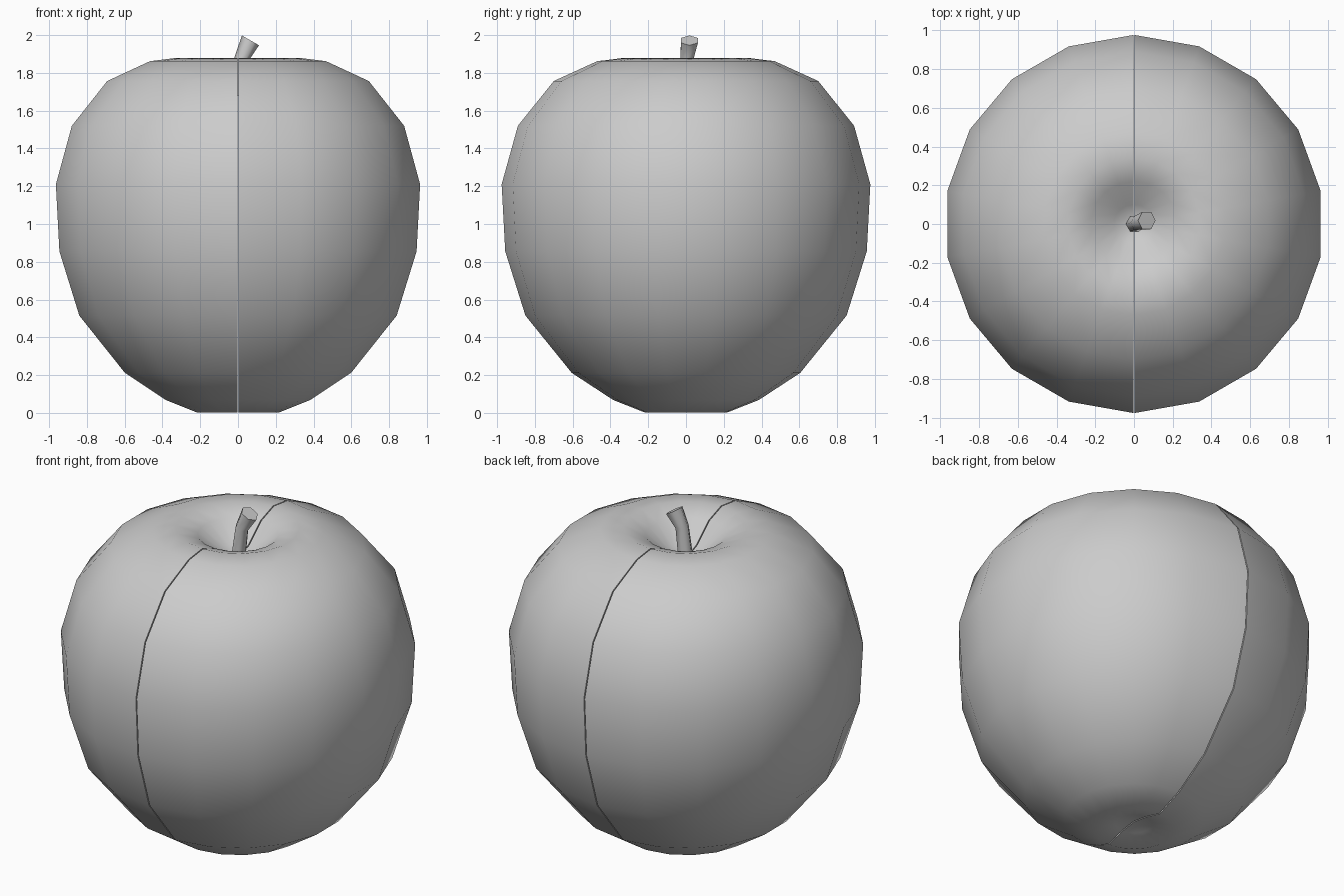
import bpy, bmesh, math
from mathutils import Matrix, Vector

cube = bpy.data.objects.get("Cube")
if cube:
    bpy.data.objects.remove(cube, do_unlink=True)

grey = bpy.data.materials.new("plain_grey")
grey.use_nodes = True
colour = (0.6, 0.6, 0.6, 1)
grey.diffuse_color = colour
grey.node_tree.nodes["Principled BSDF"].inputs["Base Color"].default_value = colour


def finish(bm, name, angle):
    bmesh.ops.recalc_face_normals(bm, faces=bm.faces)
    mesh = bpy.data.meshes.new(name)
    bm.to_mesh(mesh)
    bm.free()
    mesh.materials.append(grey)
    obj = bpy.data.objects.new(name, mesh)
    bpy.context.collection.objects.link(obj)
    bpy.ops.object.select_all(action='DESELECT')
    obj.select_set(True)
    bpy.context.view_layer.objects.active = obj
    bpy.ops.object.shade_smooth_by_angle(angle=math.radians(angle))
    return obj


# Fruit outline as (radius, height), from the bottom hollow to the stem hollow
profile = [(0, 0.05), (0.1, 0.035), (0.22, 0.003), (0.385, 0.068),
           (0.605, 0.212), (0.85, 0.515), (0.957, 0.855), (0.976, 1.21),
           (0.89, 1.52), (0.7, 1.757), (0.47, 1.862), (0.34, 1.878),
           (0.22, 1.835), (0.1, 1.73), (0, 1.69)]
gap = 0.003


def fruit_half(name, side):
    bm = bmesh.new()
    verts = [bm.verts.new((0, -r, z)) for r, z in profile]
    edges = [bm.edges.new(pair) for pair in zip(verts, verts[1:])]
    bmesh.ops.spin(bm, geom=verts + edges, cent=(0, 0, 0), axis=(0, 0, 1),
                   angle=math.pi, steps=9)
    bmesh.ops.remove_doubles(bm, verts=bm.verts, dist=0.0005)
    # Flat cut face closing the half
    rim = [e for e in bm.edges if e.is_boundary]
    bmesh.ops.edgeloop_fill(bm, edges=rim)
    for v in bm.verts:
        v.co.x = side * (v.co.x + gap)
    return finish(bm, name, 60)


fruit_half("left_fruit_half", 1)
fruit_half("right_fruit_half", -1)

# Bent six-sided stem: ring centre, radius and lean towards +x
rings = [((0.0, 0, 1.68), 0.045, 0),
         ((0.022, 0.006, 1.88), 0.04, 12),
         ((0.066, 0.018, 1.972), 0.052, 30)]
bm = bmesh.new()
loops = []
for centre, radius, lean in rings:
    turn = Matrix.Rotation(math.radians(lean), 3, 'Y')
    loops.append([bm.verts.new(Vector(centre) + turn @ Vector(
        (radius * math.cos(a), radius * math.sin(a), 0)))
        for a in (math.tau * i / 6 for i in range(6))])
for low, high in zip(loops, loops[1:]):
    for i in range(6):
        j = (i + 1) % 6
        bm.faces.new((low[i], low[j], high[j], high[i]))
bm.faces.new(loops[0])
bm.faces.new(loops[-1])
finish(bm, "stem", 65)
